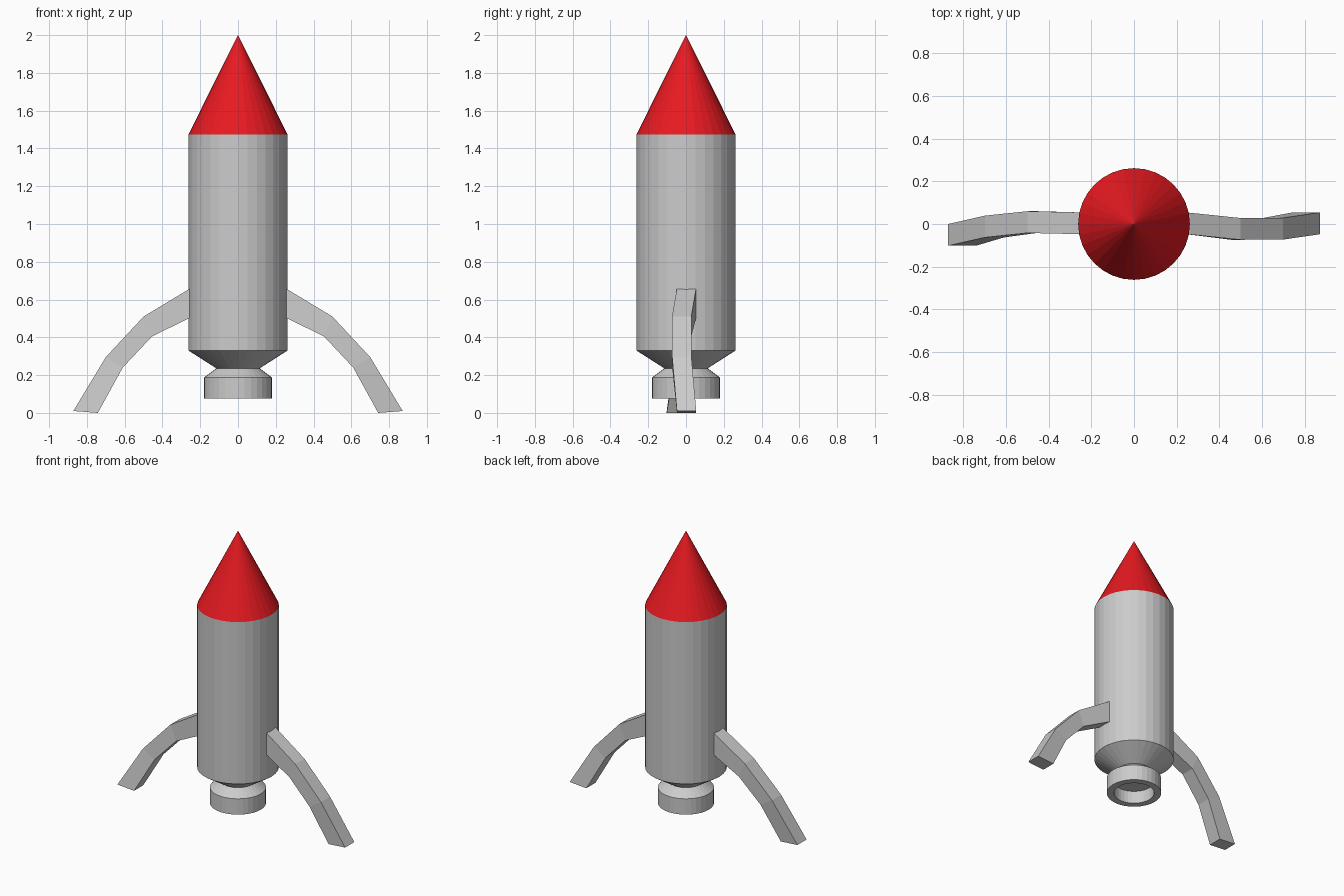
import bpy, bmesh, math

if "Cube" in bpy.data.objects:
    bpy.data.objects.remove(bpy.data.objects["Cube"])

SIDES = 32


def finish(name, bm, colour=None):
    bmesh.ops.recalc_face_normals(bm, faces=bm.faces)
    mesh = bpy.data.meshes.new(name)
    bm.to_mesh(mesh)
    bm.free()
    ob = bpy.data.objects.new(name, mesh)
    bpy.context.collection.objects.link(ob)
    if colour:
        mat = bpy.data.materials.new(name + "_paint")
        mat.diffuse_color = colour
        mat.use_nodes = True
        mat.node_tree.nodes["Principled BSDF"].inputs["Base Color"].default_value = mat.diffuse_color
        mesh.materials.append(mat)
    return ob


def lathe(name, profile, colour=None):
    """Revolve (radius, z) points around z; radius 0 becomes a pole."""
    bm = bmesh.new()
    rings = []
    for r, z in profile:
        n = SIDES if r else 1
        rings.append([bm.verts.new((r * math.cos(math.tau * i / SIDES),
                                    r * math.sin(math.tau * i / SIDES), z)) for i in range(n)])
    for a, b in zip(rings, rings[1:]):
        for i in range(SIDES):
            j = (i + 1) % SIDES
            quad = [a[i % len(a)], a[j % len(a)], b[j % len(b)], b[i % len(b)]]
            bm.faces.new(list(dict.fromkeys(quad)))
    return finish(name, bm, colour)


def leg(name, side, y_centres):
    """Sweep a rectangular section along the arched leg outline."""
    outer = [(0.24, 0.667), (0.50, 0.51), (0.70, 0.295), (0.872, 0.01)]
    inner = [(0.24, 0.51), (0.455, 0.405), (0.61, 0.24), (0.742, 0.0)]
    bm = bmesh.new()
    rings = []
    for (xo, zo), (xi, zi), y in zip(outer, inner, y_centres):
        rings.append([bm.verts.new(p) for p in (
            (side * xo, y - 0.051, zo), (side * xo, y + 0.051, zo),
            (side * xi, y + 0.051, zi), (side * xi, y - 0.051, zi))])
    for a, b in zip(rings, rings[1:]):
        for i in range(4):
            j = (i + 1) % 4
            bm.faces.new((a[i], a[j], b[j], b[i]))
    bm.faces.new(rings[0])
    bm.faces.new(rings[-1])
    return finish(name, bm)


# Hull, tapered tail and hollow nozzle
lathe("hull", [(0, 1.475), (0.262, 1.475), (0.262, 0.33), (0.115, 0.236),
               (0.18, 0.187), (0.18, 0.075), (0.133, 0.075), (0.133, 0.165), (0, 0.165)])

# Red nose
lathe("nose_cone", [(0, 1.475), (0.262, 1.475), (0, 2.0)], (0.8, 0.01, 0.015, 1))

# Slightly wavy landing legs
leg("right_leg", 1, (0.004, -0.023, -0.022, 0.003))
leg("left_leg", -1, (0.003, 0.009, -0.012, -0.051))
